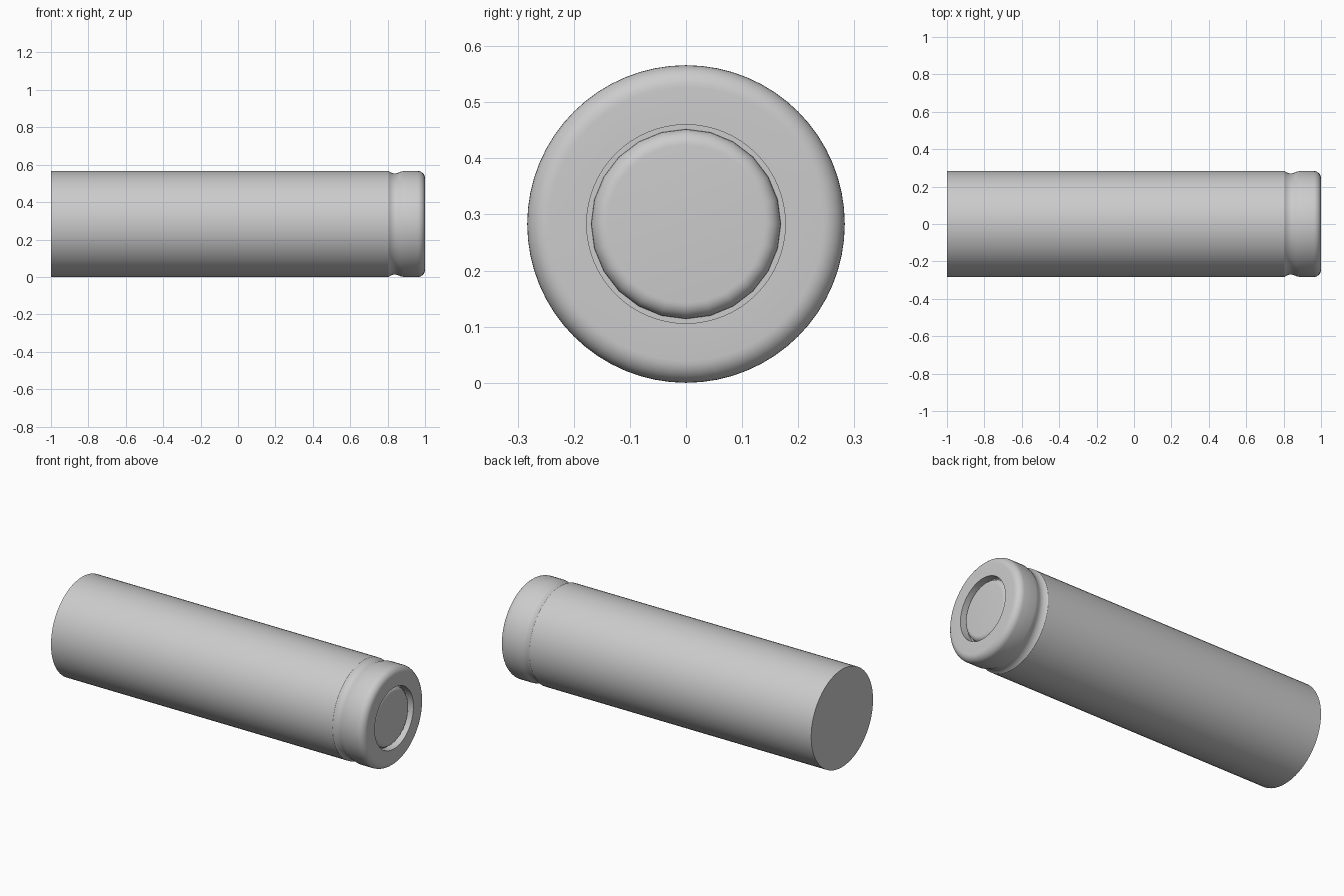
import bpy, bmesh
from math import sin, cos, pi, radians
from mathutils import Matrix, Vector

cube = bpy.data.objects.get("Cube")
if cube:
    bpy.data.objects.remove(cube, do_unlink=True)

R = 0.283  # casing radius, also the height of the axis

grey = bpy.data.materials.new("light_grey_metal")
grey.use_nodes = True
colour = (0.6, 0.6, 0.6, 1)
grey.diffuse_color = colour
grey.node_tree.nodes["Principled BSDF"].inputs["Base Color"].default_value = colour


def fillet(x, r, size, steps=8):
    """Quarter-round from the side wall to the end face, as (x, radius)."""
    return [(x - size + size * sin(a), r - size + size * cos(a))
            for a in (i * pi / 2 / steps for i in range(steps + 1))]


def lathe(name, profile, sides):
    """Revolve an (x, radius) profile about the x axis and smooth it."""
    bm = bmesh.new()
    verts = [bm.verts.new((x, 0, r)) for x, r in profile]
    edges = [bm.edges.new(pair) for pair in zip(verts, verts[1:])]
    bmesh.ops.spin(bm, geom=verts + edges, cent=(0, 0, 0), axis=(1, 0, 0),
                   angle=2 * pi, steps=sides, use_duplicate=False)
    bmesh.ops.remove_doubles(bm, verts=bm.verts, dist=1e-5)
    bmesh.ops.recalc_face_normals(bm, faces=bm.faces)
    bmesh.ops.transform(bm, matrix=Matrix.Translation(Vector((0, 0, R))), verts=bm.verts)
    mesh = bpy.data.meshes.new(name)
    bm.to_mesh(mesh)
    bm.free()
    mesh.materials.append(grey)
    obj = bpy.data.objects.new(name, mesh)
    bpy.context.collection.objects.link(obj)
    bpy.ops.object.select_all(action='DESELECT')
    obj.select_set(True)
    bpy.context.view_layer.objects.active = obj
    bpy.ops.object.shade_smooth_by_angle(angle=radians(30))
    return obj


# Casing: flat base, straight wall, crimped groove, rounded rim, round recess
groove = [(0.805, R), (0.812, R - 0.005), (0.825, R - 0.011), (0.84, R - 0.013),
          (0.852, R - 0.011), (0.868, R - 0.004), (0.885, R)]
recess = [(1, 0.177), (0.955, 0.177), (0.955, 0)]
lathe("casing", [(-1, 0), (-1, R)] + groove + fillet(1, R, 0.039) + recess, 64)

# Terminal button: soft-edged disc sitting inside the recess
lathe("terminal_button", [(0.95, 0), (0.95, 0.169)] + fillet(0.985, 0.169, 0.028) + [(0.985, 0)], 24)
